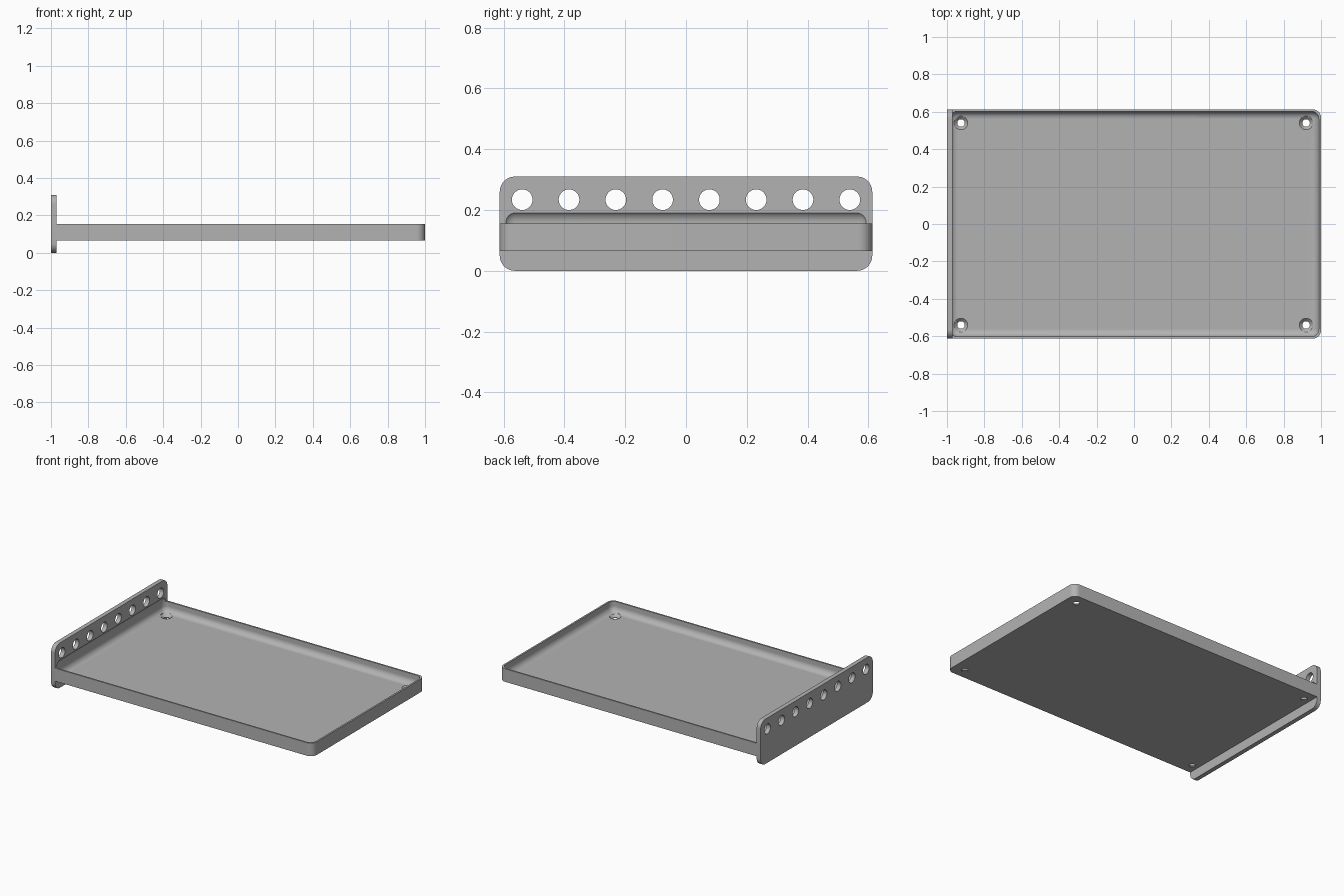
import bpy, bmesh, math
from mathutils import Vector, Matrix

cube = bpy.data.objects.get("Cube")
if cube:
    bpy.data.objects.remove(cube, do_unlink=True)

grey = bpy.data.materials.new("plain grey")
grey.use_nodes = True
colour = (0.45, 0.45, 0.45, 1)
grey.diffuse_color = colour
grey.node_tree.nodes["Principled BSDF"].inputs["Base Color"].default_value = colour


def finish(name, bm):
    bmesh.ops.recalc_face_normals(bm, faces=bm.faces)
    mesh = bpy.data.meshes.new(name)
    bm.to_mesh(mesh)
    bm.free()
    mesh.materials.append(grey)
    obj = bpy.data.objects.new(name, mesh)
    bpy.context.collection.objects.link(obj)
    return obj


def box(name, low, high, radius, pick):
    """Box whose edges chosen by pick(direction, midpoint) are rounded."""
    low, high = Vector(low), Vector(high)
    bm = bmesh.new()
    bmesh.ops.create_cube(bm, size=1)
    for v in bm.verts:
        v.co = (low + high) / 2 + v.co * (high - low)
    edges = []
    for e in bm.edges:
        a, b = (v.co for v in e.verts)
        if pick((b - a).normalized(), (a + b) / 2):
            edges.append(e)
    bmesh.ops.bevel(bm, geom=edges, offset=radius, segments=10,
                    profile=0.5, affect='EDGES')
    return finish(name, bm)


def drill(name, centre, depth, r_low, r_high, axis='Z'):
    bm = bmesh.new()
    turn = Matrix.Rotation(math.pi / 2, 4, 'Y') if axis == 'X' else Matrix()
    bmesh.ops.create_cone(bm, cap_ends=True, segments=40, radius1=r_low,
                          radius2=r_high, depth=depth,
                          matrix=Matrix.Translation(centre) @ turn)
    return finish(name, bm)


def cut(target, cutter):
    mod = target.modifiers.new("cut", 'BOOLEAN')
    mod.operation = 'DIFFERENCE'
    mod.solver = 'EXACT'
    mod.object = cutter
    cutter.hide_render = True
    bpy.context.view_layer.objects.active = target
    bpy.ops.object.modifier_apply(modifier=mod.name)


half = 0.613
joint = -0.97
floor = 0.085

# Shallow tray, rounded at its free end, and the upright end plate
tray = box("tray", (joint, -half, 0.065), (1, half, 0.155), 0.045,
           lambda d, m: abs(d.z) > 0.9 and m.x > 0)
plate = box("end_plate", (-1, -half, 0), (joint, half, 0.31), 0.05,
            lambda d, m: abs(d.x) > 0.9)

# Soft-edged hollow that also scoops into the end plate
hollow = box("hollow_cutter", (-0.984, -0.602, floor), (0.988, 0.602, 0.2),
             0.04, lambda d, m: True)
cutters = [hollow]
cut(tray, hollow)
cut(plate, hollow)

# Countersunk corner holes
for x in (-0.925, 0.92):
    for y in (-0.54, 0.54):
        for z, depth, low, high in ((0.075, 0.1, 0.02, 0.02),
                                    (0.079, 0.02, 0.02, 0.04),
                                    (0.138, 0.1, 0.04, 0.04)):
            tool = drill("hole_cutter", (x, y, z), depth, low, high)
            cut(tray, tool)
            cutters.append(tool)

# Row of round holes along the end plate
for i in range(8):
    tool = drill("hole_cutter", (-0.985, -0.539 + i * 0.154, 0.234),
                 0.1, 0.034, 0.034, 'X')
    cut(plate, tool)
    cutters.append(tool)

for tool in cutters:
    bpy.data.objects.remove(tool, do_unlink=True)

for obj in (tray, plate):
    bpy.ops.object.select_all(action='DESELECT')
    obj.select_set(True)
    bpy.context.view_layer.objects.active = obj
    bpy.ops.object.shade_smooth_by_angle(angle=math.radians(30))
